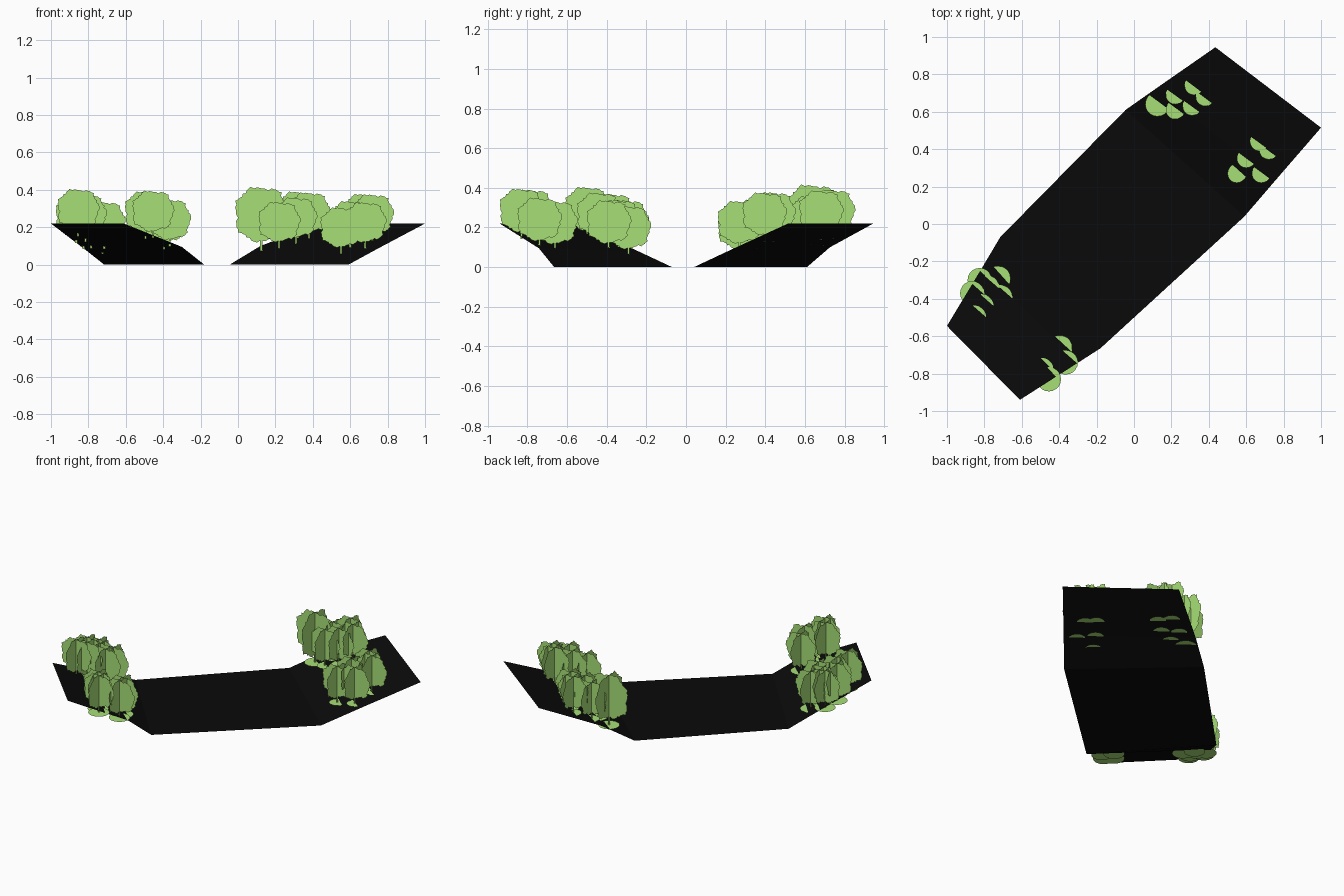
import bpy, math
from mathutils import Vector
from mathutils.bvhtree import BVHTree

if "Cube" in bpy.data.objects:
    bpy.data.objects.remove(bpy.data.objects["Cube"])


def material(name, rgb):
    m = bpy.data.materials.new(name)
    m.diffuse_color = (*rgb, 1)
    m.use_nodes = True
    m.node_tree.nodes["Principled BSDF"].inputs["Base Color"].default_value = m.diffuse_color
    return m


def add_mesh(name, verts, faces, mat):
    me = bpy.data.meshes.new(name)
    me.from_pydata(verts, [], faces)
    me.materials.append(mat)
    ob = bpy.data.objects.new(name, me)
    bpy.context.collection.objects.link(ob)
    return ob


black = material("asphalt", (0.003, 0.003, 0.003))
green = material("foliage", (0.39, 0.74, 0.18))

# ground: flat valley floor with a bent slope at each end
rows = [(-1, -0.545, 0.22), (-0.61, -0.94, 0.22),
        (-0.81, -0.23, 0.075), (-0.30, -0.742, 0.095),
        (-0.715, -0.07, 0), (-0.18, -0.665, 0),
        (-0.045, 0.61, 0), (0.59, 0.04, 0),
        (0.12, 0.726, 0.10), (0.755, 0.232, 0.09),
        (0.435, 0.945, 0.22), (1, 0.515, 0.22)]
strips = [(i, i + 1, i + 3, i + 2) for i in range(0, 10, 2)]
add_mesh("ground", rows, strips, black)
tree = BVHTree.FromPolygons([Vector(v) for v in rows], strips)


def ground_z(x, y):
    hit = tree.ray_cast(Vector((x, y, 2)), Vector((0, 0, -1)))[0]
    return hit.z if hit else 0.1


# ragged crown outline on a thin trunk, for a tree one unit high
def tree_outline():
    pts = [(-0.025, 0), (0.025, 0), (0.02, 0.16)]
    n = 60
    for i in range(1, n):
        t = -math.pi / 2 + 2 * math.pi * i / n
        r = 1 + 0.05 * math.sin(7 * t + 1) + 0.025 * math.sin(17 * t) + (0.02 if i % 2 else -0.02)
        c, s = math.cos(t), math.sin(t)
        pts.append((0.46 * r * math.copysign(abs(c) ** 0.8, c),
                    0.57 + 0.41 * r * math.copysign(abs(s) ** 0.85, s)))
    pts.append((-0.02, 0.16))
    return pts


OUTLINE = tree_outline()


# tree: two crossed upright cards and a flat leaf disc at the foot
def add_tree(name, x, y, z, h, w, r):
    n = len(OUTLINE)
    verts = [(x + u * w, y, z + v * h) for u, v in OUTLINE]
    verts += [(x, y + u * w, z + v * h) for u, v in OUTLINE]
    disc = [2 * math.pi * k / 20 for k in range(20)]
    verts += [(x + r * math.cos(a), y + r * math.sin(a), z) for a in disc]
    faces = [range(n), range(n, 2 * n), range(2 * n, 2 * n + 20)]
    add_mesh(name, verts, [tuple(f) for f in faces], green)


# trees on the back right slope
right_spots = [(0.21, 0.68), (0.21, 0.60), (0.31, 0.73), (0.30, 0.62), (0.37, 0.67),
               (0.54, 0.26), (0.59, 0.34), (0.66, 0.43), (0.67, 0.26), (0.71, 0.385)]
for i, (x, y) in enumerate(right_spots):
    x, y = x + 0.01, y + 0.01
    add_tree(f"right_tree_{i}", x, y, ground_z(x, y), 0.25, 0.235, 0.05)
add_tree("large_tree", 0.125, 0.64, ground_z(0.125, 0.65), 0.345, 0.30, 0.065)

# trees on the front left slope, set a little deeper into the ground
left_spots = [(-0.83, -0.33), (-0.79, -0.26), (-0.75, -0.30), (-0.69, -0.25),
              (-0.68, -0.35), (-0.78, -0.40), (-0.82, -0.46),
              (-0.36, -0.62), (-0.33, -0.70), (-0.46, -0.74), (-0.42, -0.79)]
for i, (x, y) in enumerate(left_spots):
    z = ground_z(x - 0.013, y - 0.012)
    add_tree(f"left_tree_{i}", x - 0.035, y - 0.04, z, 0.255, 0.235, 0.065)
